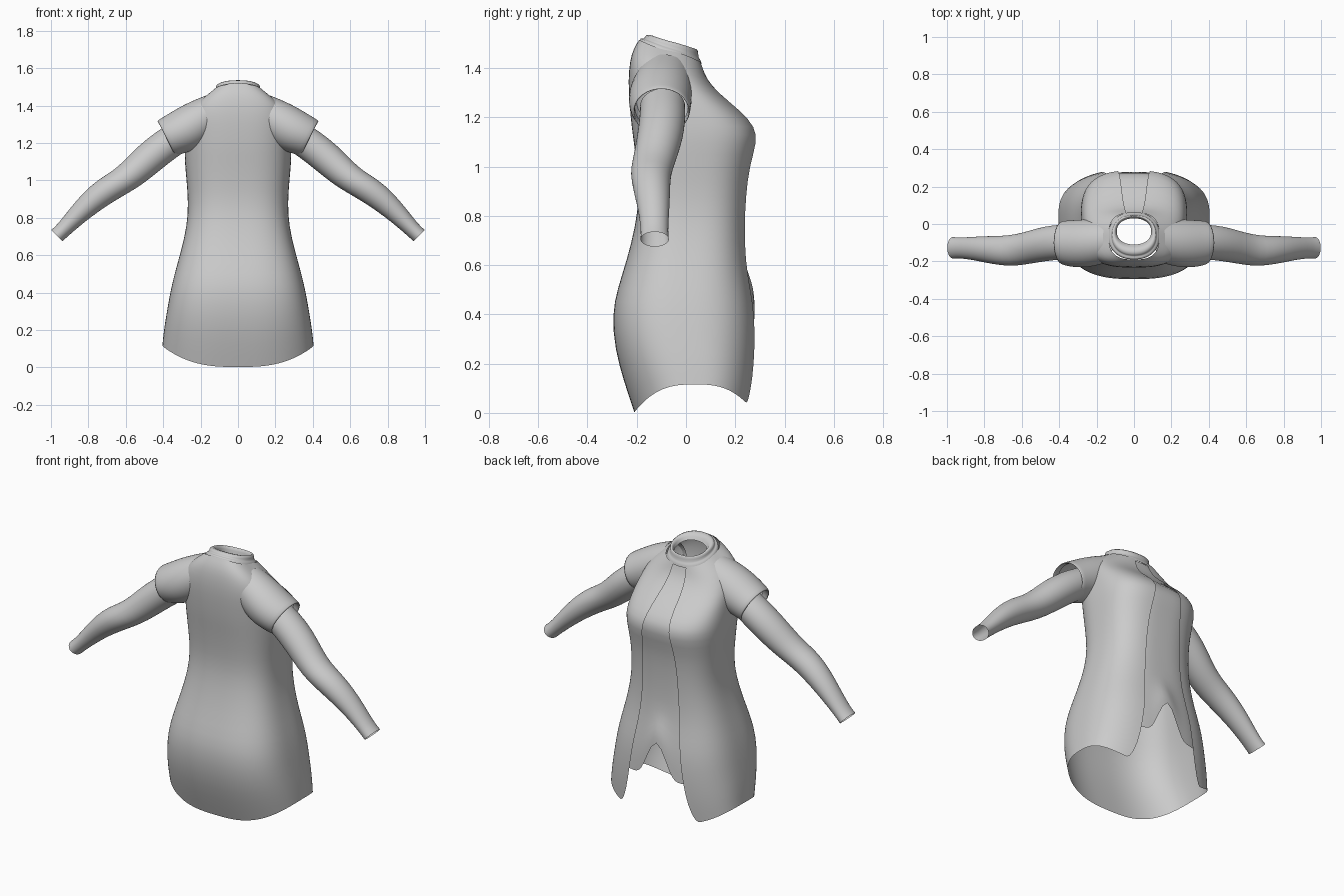
import bpy
from math import sin, cos, asin, pi, copysign
from mathutils import Vector

cube = bpy.data.objects.get("Cube")
if cube:
    bpy.data.objects.remove(cube)

cloth = bpy.data.materials.new("grey cloth")
GREY = (0.6, 0.6, 0.6, 1)
cloth.diffuse_color = GREY
cloth.use_nodes = True
cloth.node_tree.nodes["Principled BSDF"].inputs["Base Color"].default_value = GREY


def loft(name, rows, closed=True, mirror=False):
    """Skin a list of equally long point rows."""
    n = len(rows[0])
    faces = []
    for r in range(len(rows) - 1):
        for i in range(n if closed else n - 1):
            j = (i + 1) % n
            faces.append((r * n + i, r * n + j, (r + 1) * n + j, (r + 1) * n + i))
    mesh = bpy.data.meshes.new(name)
    mesh.from_pydata([p for row in rows for p in row], [], faces)
    mesh.materials.append(cloth)
    mesh.shade_smooth()
    ob = bpy.data.objects.new(name, mesh)
    bpy.context.collection.objects.link(ob)
    if mirror:
        ob.modifiers.new("Mirror", "MIRROR").use_mirror_merge = False
    sub = ob.modifiers.new("Smooth", "SUBSURF")
    sub.levels = sub.render_levels = 1
    return ob


def power(v, p):
    return copysign(abs(v) ** p, v)


def body_point(ring, a, inset=0.0, p=0.72):
    """Point of a rounded-box ring; angle 0 is the open chest side."""
    w, back, chest, zb, zc, dip = ring
    mid = (back + chest) / 2
    c = cos(a)
    z = (zb + zc) / 2 + (zc - zb) / 2 * c - dip * c * c
    depth = (chest - back) / 2 - inset
    return ((w - inset) * power(sin(a), p), mid + depth * power(c, p), z)


# Torso rings: half width, back y, chest y, back z, chest z, hem dip
torso = [
    (.405, -.21, .272, .112, .12, .11),
    (.397, -.25, .285, .2, .2, .08),
    (.38, -.29, .292, .3, .3, .04),
    (.363, -.30, .288, .4, .4, 0),
    (.34, -.28, .27, .5, .5, 0),
    (.305, -.24, .248, .62, .62, 0),
    (.272, -.205, .245, .76, .76, 0),
    (.266, -.19, .25, .88, .88, 0),
    (.275, -.20, .262, 1.0, 1.0, 0),
    (.285, -.212, .292, 1.1, 1.1, 0),
    (.285, -.222, .284, 1.17, 1.16, 0),
    (.278, -.23, .225, 1.26, 1.225, 0),
    (.268, -.235, .13, 1.35, 1.3, 0),
    (.235, -.228, .085, 1.43, 1.355, 0),
    (.18, -.213, .07, 1.48, 1.395, 0),
    (.135, -.19, .06, 1.515, 1.425, 0),
]
gaps = [.24, .2, .175, .155, .14, .125, .115, .11, .1, .09, .08, .07, .06, .05, .045, .04]

# Open tunic: each ring stops at the edges of the opening
STEPS = 56
rows = []
for ring, gap in zip(torso, gaps):
    a0 = asin((gap / ring[0]) ** (1 / .72))
    rows.append([body_point(ring, a0 + (2 * pi - 2 * a0) * i / STEPS) for i in range(STEPS + 1)])
loft("open_tunic", rows, closed=False)

# Undershirt panel behind the opening, with a notch in its hem
rows = []
for k, ring in enumerate(torso[2:]):
    row = []
    for i in range(25):
        t = i / 12 - 1
        x, y, z = body_point(ring, t * 1.05, inset=.014)
        if k < 3:
            notch = max(0, 1 - abs(x) / .11) * .25
            z = max(z - .05, .25 + .12 * k + notch * (1 - k / 3))
        row.append((x, y, z))
    rows.append(row)
loft("undershirt_panel", rows, closed=False)

# Layered stand-up collar
collar = [
    (.138, -.19, .064, 1.505, 1.415, 0),
    (.13, -.187, .06, 1.525, 1.435, 0),
    (.118, -.168, .05, 1.515, 1.44, 0),
    (.122, -.168, .05, 1.537, 1.475, 0),
    (.1, -.13, .038, 1.537, 1.48, 0),
    (.092, -.11, .03, 1.5, 1.44, 0),
]
loft("collar", [[body_point(r, 2 * pi * i / 40, p=.9) for i in range(40)] for r in collar])


def tube_rows(sections, n=24):
    """Rings given as centre, normal in the xz plane, height and depth radii."""
    out = []
    for x, y, z, nx, nz, rh, rd in sections:
        up = Vector((-nz, 0, nx)).normalized()
        out.append([Vector((x, y, z)) + up * rh * cos(2 * pi * i / n)
                    + Vector((0, rd * sin(2 * pi * i / n), 0)) for i in range(n)])
    return out


# Short sleeves with a turned-in cuff
loft("short_sleeves", tube_rows([
    (.14, -.09, 1.35, 1, -.25, .11, .115),
    (.21, -.1, 1.31, 1, -.3, .122, .127),
    (.28, -.105, 1.273, 1, -.4, .122, .13),
    (.34, -.105, 1.245, .9, -.45, .112, .125),
    (.383, -.1, 1.225, .89, -.45, .108, .118),
    (.386, -.1, 1.223, .89, -.45, .1, .11),
    (.35, -.1, 1.24, .89, -.45, .098, .108),
]), mirror=True)

# Long fitted under-sleeves
loft("long_sleeves", tube_rows([
    (.3, -.095, 1.245, .8, -.5, .085, .092),
    (.38, -.095, 1.195, .75, -.6, .088, .094),
    (.475, -.105, 1.12, .72, -.68, .088, .094),
    (.56, -.125, 1.04, .72, -.68, .08, .088),
    (.63, -.14, .99, .76, -.65, .073, .085),
    (.7, -.143, .95, .76, -.65, .073, .08),
    (.78, -.137, .89, .76, -.65, .066, .073),
    (.86, -.13, .815, .76, -.65, .054, .062),
    (.935, -.128, .735, .76, -.65, .042, .055),
    (.968, -.127, .705, .7, -.7, .043, .058),
]), mirror=True)
